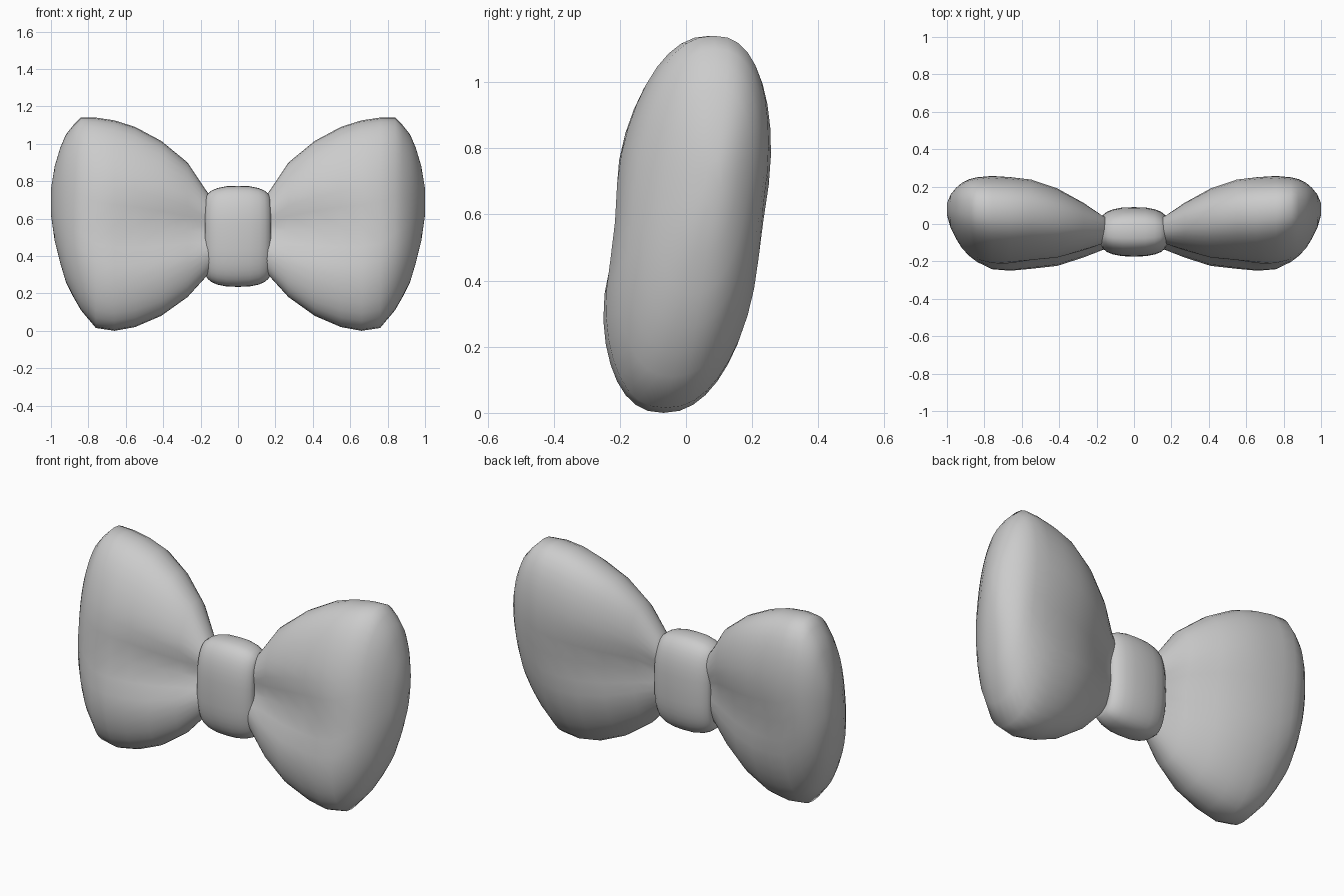
import bpy, bmesh, math

cube = bpy.data.objects.get("Cube")
if cube:
    bpy.data.objects.remove(cube)

# One plain fabric colour for every part
fabric = bpy.data.materials.new("grey_fabric")
fabric.use_nodes = True
GREY = (0.6, 0.6, 0.6, 1)
fabric.diffuse_color = GREY
bsdf = fabric.node_tree.nodes["Principled BSDF"]
bsdf.inputs["Base Color"].default_value = GREY
bsdf.inputs["Roughness"].default_value = 0.7

SEGMENTS = 40


def oval(half_y, half_z, power):
    """Rounded cross-section around the x axis."""
    points = []
    for i in range(SEGMENTS):
        a = math.tau * i / SEGMENTS
        c, s = math.cos(a), math.sin(a)
        points.append((half_y * math.copysign(abs(c) ** (2 / power), c),
                       half_z * math.copysign(abs(s) ** (2 / power), s)))
    return points


def loft(name, rings):
    """Skin a list of rings, close both ends and shade smooth."""
    bm = bmesh.new()
    loops = [[bm.verts.new(p) for p in ring] for ring in rings]
    for a, b in zip(loops, loops[1:]):
        for i in range(SEGMENTS):
            j = (i + 1) % SEGMENTS
            bm.faces.new((a[i], a[j], b[j], b[i]))
    bm.faces.new(loops[0])
    bm.faces.new(loops[-1])
    bmesh.ops.recalc_face_normals(bm, faces=bm.faces[:])
    mesh = bpy.data.meshes.new(name)
    bm.to_mesh(mesh)
    bm.free()
    mesh.materials.append(fabric)
    obj = bpy.data.objects.new(name, mesh)
    bpy.context.collection.objects.link(obj)
    bpy.ops.object.select_all(action="DESELECT")
    obj.select_set(True)
    bpy.context.view_layer.objects.active = obj
    bpy.ops.object.shade_smooth_by_angle(angle=math.radians(60))
    return obj


# Loop sections: x, top z, bottom z, half depth, centre y
SECTIONS = [
    (0.10, 0.66, 0.38, 0.07, -0.04),
    (0.17, 0.75, 0.29, 0.09, -0.04),
    (0.27, 0.90, 0.18, 0.14, -0.03),
    (0.41, 1.015, 0.08, 0.20, -0.015),
    (0.55, 1.09, 0.02, 0.23, 0),
    (0.66, 1.125, 0, 0.24, 0),
    (0.76, 1.14, 0.015, 0.238, 0.005),
    (0.84, 1.14, 0.11, 0.215, 0.015),
    (0.88, 1.10, 0.18, 0.195, 0.025),
    (0.92, 1.05, 0.26, 0.165, 0.035),
    (0.95, 0.98, 0.36, 0.13, 0.045),
    (0.98, 0.88, 0.48, 0.085, 0.055),
    (1.00, 0.76, 0.62, 0.03, 0.065),
]


def bow_loop(name, side):
    """Puffy loop, leaning back at the top, creased towards the knot."""
    rings = []
    for x, top, bottom, depth, centre in SECTIONS:
        mid, half = (top + bottom) / 2, (top - bottom) / 2
        crease = 0.5 * max(0, 1 - x / 0.9)
        ring = []
        for y, z in oval(depth, half, 2.3):
            z += mid
            fold = crease * math.exp(-((z - 0.54) / (0.25 * half + 0.02)) ** 2)
            y *= 1 - fold * (1 if y < 0 else 0.6)
            ring.append((side * x, y + centre + 0.12 * (z - 0.57), z))
        rings.append(ring)
    return loft(name, rings)


bow_loop("left_loop", 1)
bow_loop("right_loop", -1)

# Knot band: x and inset of each ring, with edges rolled inwards
HALF_BAND = [(0, 0), (0.06, 0.002), (0.11, 0.012), (0.14, 0.025),
             (0.16, 0.042), (0.17, 0.06), (0.168, 0.075), (0.15, 0.09)]
band = [(-x, d) for x, d in HALF_BAND[:0:-1]] + HALF_BAND
rings = []
for x, inset in band:
    ring = []
    for y, z in oval(0.132 - inset, 0.27 - inset, 2.7):
        bulge = 1 + 0.04 * (1 - (z / 0.27) ** 2)
        ring.append((x * bulge, y - 0.042, z + 0.505))
    rings.append(ring)
loft("knot", rings)
